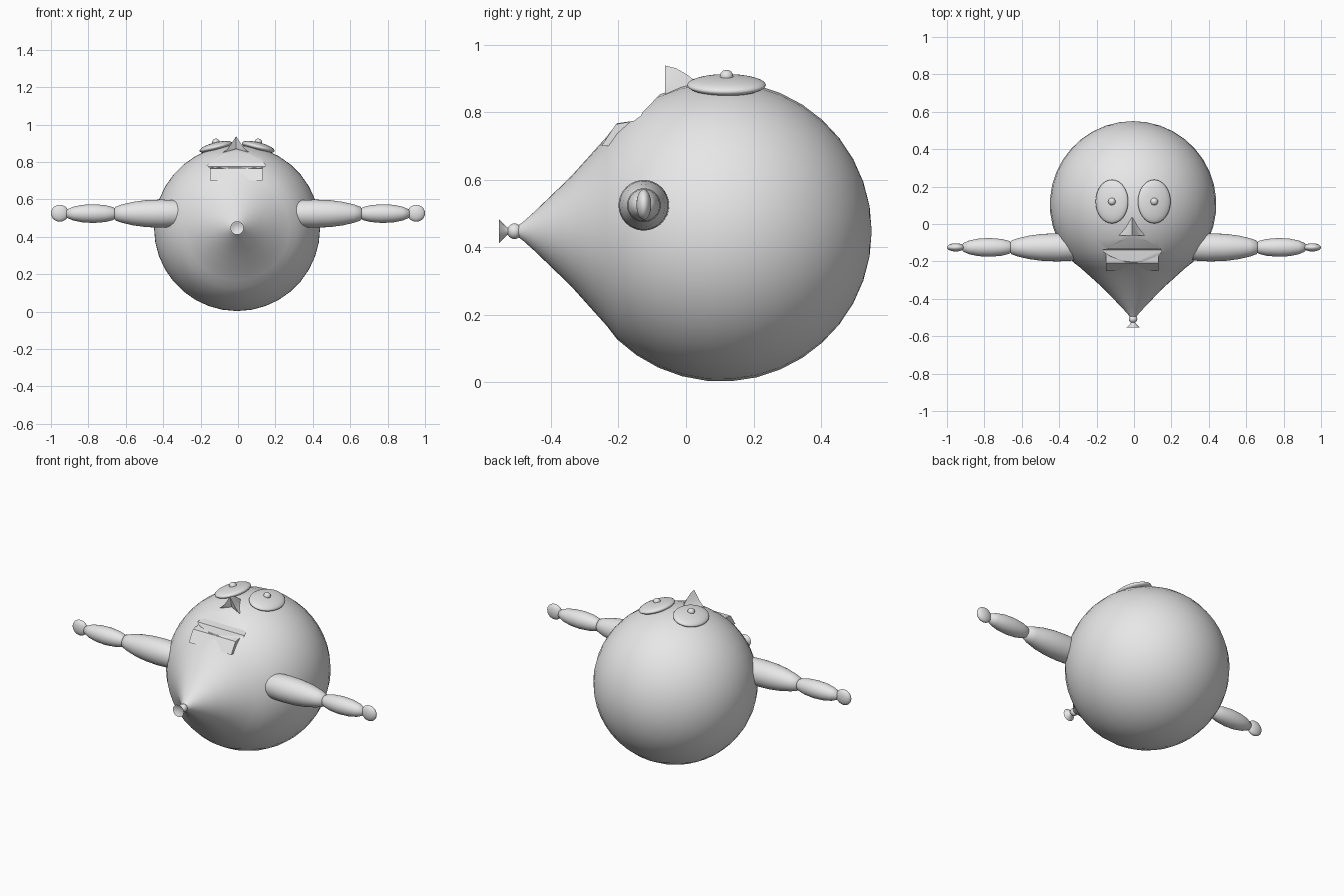
import bpy, bmesh
from math import sin, cos, pi, radians, sqrt
from mathutils import Matrix, Vector

cube = bpy.data.objects.get("Cube")
if cube:
    bpy.data.objects.remove(cube)

grey = bpy.data.materials.new("balloon grey")
grey.use_nodes = True
grey.diffuse_color = (0.8, 0.8, 0.8, 1)
grey.node_tree.nodes["Principled BSDF"].inputs["Base Color"].default_value = (0.8, 0.8, 0.8, 1)


def finish(name, bm, smooth=60):
    bmesh.ops.remove_doubles(bm, verts=bm.verts, dist=0.0001)
    bmesh.ops.recalc_face_normals(bm, faces=bm.faces)
    mesh = bpy.data.meshes.new(name)
    bm.to_mesh(mesh)
    bm.free()
    mesh.materials.append(grey)
    obj = bpy.data.objects.new(name, mesh)
    bpy.context.collection.objects.link(obj)
    if smooth:
        smooth_shade(obj, smooth)
    return obj


def smooth_shade(obj, angle):
    bpy.ops.object.select_all(action='DESELECT')
    obj.select_set(True)
    bpy.context.view_layer.objects.active = obj
    bpy.ops.object.shade_smooth_by_angle(angle=radians(angle))


def loft(bm, rings, closed=True):
    """Join successive rings of points with quads."""
    rows = [[bm.verts.new(p) for p in ring] for ring in rings]
    for a, b in zip(rows, rows[1:]):
        n = len(a)
        for i in range(n if closed else n - 1):
            j = (i + 1) % n
            bm.faces.new((a[i], a[j], b[j], b[i]))
    return rows


def revolve(name, profile, axis, centre, sides=32, smooth=60):
    """Spin (position, radius) pairs about the x or y axis."""
    bm = bmesh.new()
    rings = []
    for t, r in profile:
        ring = []
        for i in range(sides):
            u, v = r * cos(2 * pi * i / sides), r * sin(2 * pi * i / sides)
            p = (t, u, v) if axis == 'x' else (u, t, v)
            ring.append(Vector(p) + Vector(centre))
        rings.append(ring)
    loft(bm, rings)
    return finish(name, bm, smooth)


def ellipsoid(name, centre, size, tilt=0, segments=32):
    bm = bmesh.new()
    m = (Matrix.Translation(centre) @ Matrix.Rotation(tilt, 4, 'Y')
         @ Matrix.Diagonal((*size, 1)))
    bmesh.ops.create_uvsphere(bm, u_segments=segments, v_segments=16, radius=1, matrix=m)
    return finish(name, bm)


def prism(name, section, left, right, taper=0.0, smooth=0):
    """Extrude a (y, z) outline along x."""
    bm = bmesh.new()
    rows = loft(bm, [[(left, y, z) for y, z in section],
                     [(right, y, z) for y, z in section]])
    bm.faces.new(rows[0])
    bm.faces.new(rows[1])
    return finish(name, bm, smooth)


# Balloon body: round back, drawn out to a neck at the front
MID, CY, CZ, R = -0.005, 0.105, 0.447, 0.445
neck = [(-0.5, 0.015), (-0.48, 0.03), (-0.45, 0.057), (-0.4, 0.105),
        (-0.34, 0.163), (-0.28, 0.23), (-0.235, 0.28)]
back = [(CY - R * cos(a), R * sin(a)) for a in [radians(46 + 134 * i / 14) for i in range(15)]]
body = revolve("balloon_body", neck + back, 'y', (MID, 0, CZ), 36)

# Mouth notch cut into the balloon
notch = prism("mouth_cutter", [(-0.24, 0.762), (-0.14, 0.776), (-0.128, 0.8),
                               (-0.07, 0.86), (-0.24, 0.95)], -0.165, 0.145)
notch.hide_render = True
cut = body.modifiers.new("mouth", 'BOOLEAN')
cut.operation = 'DIFFERENCE'
cut.solver = 'EXACT'
cut.object = notch
bpy.context.view_layer.objects.active = body
bpy.ops.object.modifier_apply(modifier=cut.name)
bpy.data.objects.remove(notch)
smooth_shade(body, 35)

# Lower lip ledge
prism("lower_lip", [(-0.208, 0.764), (-0.14, 0.776), (-0.14, 0.7), (-0.25, 0.7)], -0.15, 0.13)

# Knot and flared mouthpiece
ellipsoid("knot", (MID, -0.508, CZ), (0.023, 0.022, 0.023), segments=16)
revolve("knot_flare", [(-0.52, 0.008), (-0.53, 0.012), (-0.543, 0.024), (-0.554, 0.036),
                       (-0.55, 0.025), (-0.538, 0)], 'y', (MID, 0, CZ), 16)

# Nose: bell-shaped sections that shrink up the bridge
bm = bmesh.new()
rings = []
for y, width, top, base in [(-0.062, 0.072, 0.938, 0.85), (-0.03, 0.05, 0.93, 0.86),
                            (0.0, 0.03, 0.913, 0.87), (0.035, 0.012, 0.887, 0.875)]:
    ring = []
    for i in range(9):
        s = (i - 4) / 4
        ring.append((-0.01 + width * s, y, base + (top - base) * (1 - abs(s)) ** 1.4))
    rings.append(ring)
rows = loft(bm, rings, closed=False)
# recessed underside
tip = bm.verts.new((-0.01, -0.045, 0.87))
for a, b in zip(rows[0], rows[0][1:]):
    bm.faces.new((a, b, tip))
finish("nose", bm, 40)

# Eyes and arms on both sides
arm_y, arm_z = -0.125, 0.524
upper = [(0.25, 0), (0.26, 0.04), (0.29, 0.062), (0.34, 0.072), (0.41, 0.075), (0.49, 0.072),
         (0.56, 0.063), (0.62, 0.049), (0.655, 0.037), (0.662, 0.025), (0.665, 0)]
fore = [(0.645, 0), (0.648, 0.022), (0.67, 0.035), (0.71, 0.045), (0.77, 0.05),
        (0.83, 0.047), (0.88, 0.037), (0.915, 0.022), (0.92, 0)]
for side, label in ((1, "left"), (-1, "right")):
    ellipsoid(label + "_eye", (MID + 0.113 * side, 0.12, 0.88),
              (0.09, 0.117, 0.025), radians(14) * side)
    ellipsoid(label + "_pupil", (MID + 0.113 * side, 0.12, 0.906),
              (0.02, 0.02, 0.019), segments=16)
    for part, profile in (("upper_arm", upper), ("forearm", fore)):
        revolve(label + "_" + part, [(x * side, r) for x, r in profile], 'x',
                (0, arm_y, arm_z))
    ellipsoid(label + "_hand", (0.953 * side, arm_y, arm_z + 0.002), (0.047, 0.022, 0.045), segments=24)
